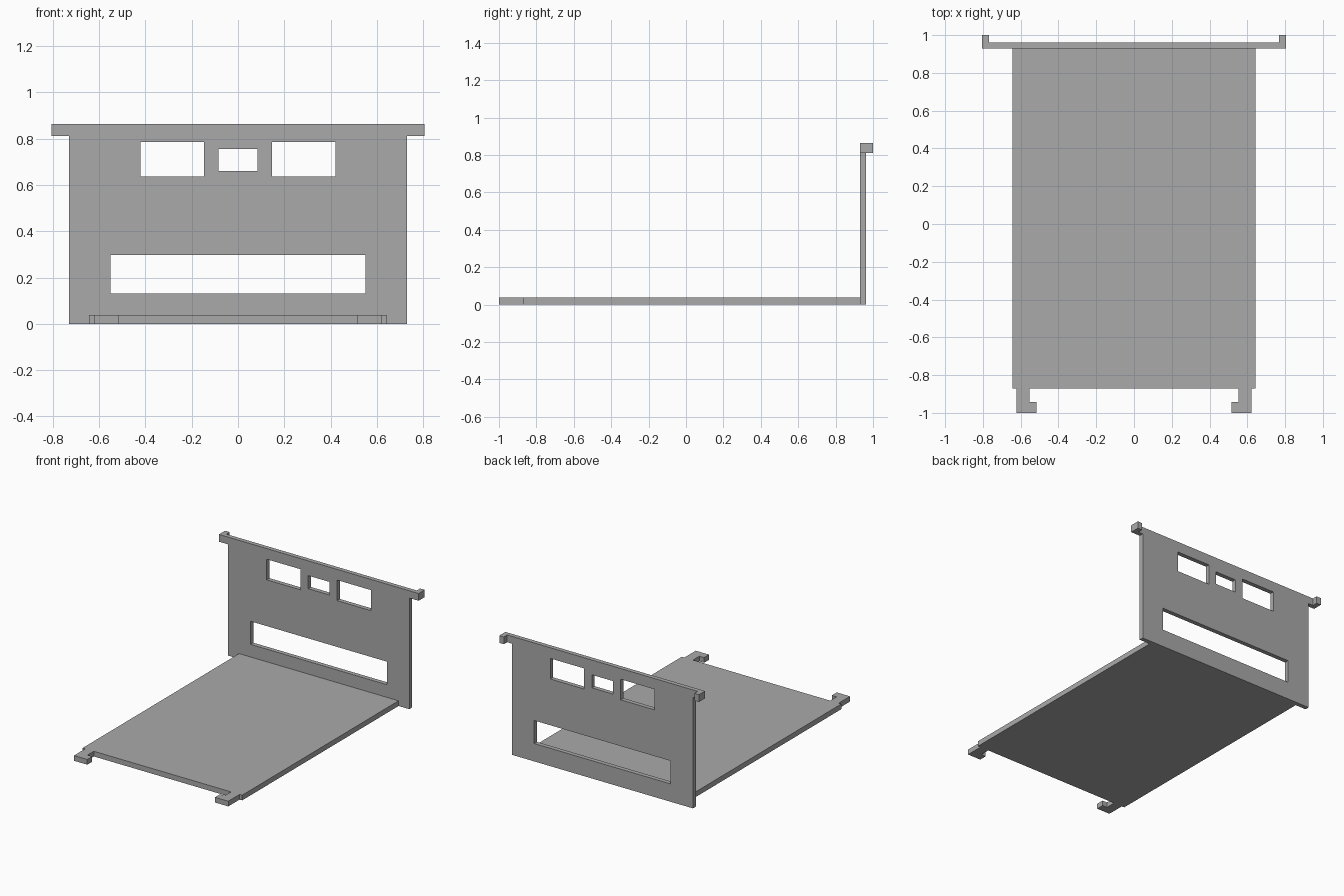
import bpy
import bmesh
from mathutils import Vector

default = bpy.data.objects.get("Cube")
if default:
    bpy.data.objects.remove(default, do_unlink=True)

grey = bpy.data.materials.new("plain grey")
grey.use_nodes = True
colour = (0.4, 0.4, 0.4, 1)
grey.diffuse_color = colour
grey.node_tree.nodes["Principled BSDF"].inputs["Base Color"].default_value = colour


def plate(name, outline, to_point, thickness):
    """Extrude a half outline, mirrored across x = 0, into a flat plate."""
    points = outline + [(-a, b) for a, b in reversed(outline)]
    bm = bmesh.new()
    face = bm.faces.new([bm.verts.new(to_point(a, b)) for a, b in points])
    result = bmesh.ops.extrude_face_region(bm, geom=[face])
    moved = [v for v in result["geom"] if isinstance(v, bmesh.types.BMVert)]
    bmesh.ops.translate(bm, verts=moved, vec=Vector(thickness))
    bmesh.ops.recalc_face_normals(bm, faces=bm.faces)
    mesh = bpy.data.meshes.new(name)
    bm.to_mesh(mesh)
    bm.free()
    mesh.materials.append(grey)
    obj = bpy.data.objects.new(name, mesh)
    bpy.context.collection.objects.link(obj)
    return obj


def box(name, low, high):
    low, high = Vector(low), Vector(high)
    bpy.ops.mesh.primitive_cube_add(size=1, location=(low + high) / 2)
    obj = bpy.context.object
    obj.name = name
    obj.scale = high - low
    bpy.ops.object.transform_apply(location=False, rotation=False, scale=True)
    obj.data.materials.append(grey)
    return obj


# Base plate with two inward-turned feet at the front
plate("base_plate",
      [(0.643, 0.93), (0.643, -0.87), (0.622, -0.87), (0.622, -1),
       (0.515, -1), (0.515, -0.943), (0.553, -0.943), (0.553, -0.87)],
      lambda a, b: (a, b, 0), (0, 0, 0.038))

# Upright back panel with ears along the top edge
PANEL_FRONT, PANEL_BACK, TOP, EAR_BOTTOM, EAR = 0.93, 0.962, 0.863, 0.81, 0.805
panel = plate("back_panel",
              [(0.73, 0), (0.73, EAR_BOTTOM), (EAR, EAR_BOTTOM), (EAR, TOP)],
              lambda a, b: (a, PANEL_FRONT, b), (0, PANEL_BACK - PANEL_FRONT, 0))

# Openings through the back panel
openings = {
    "right_window": (-0.42, -0.147, 0.635, 0.785),
    "left_window": (0.147, 0.42, 0.635, 0.785),
    "middle_window": (-0.085, 0.085, 0.66, 0.755),
    "long_slot": (-0.55, 0.55, 0.13, 0.298),
}
for name, (x0, x1, z0, z1) in openings.items():
    cutter = box(name + "_cutter", (x0, 0.8, z0), (x1, 1.1, z1))
    cutter.hide_render = True
    cut = panel.modifiers.new(name, "BOOLEAN")
    cut.operation = "DIFFERENCE"
    cut.solver = "EXACT"
    cut.object = cutter
    bpy.context.view_layer.objects.active = panel
    bpy.ops.object.modifier_apply(modifier=cut.name)
    bpy.data.objects.remove(cutter, do_unlink=True)

# Hooks turned back at the ends of the ears
for side, name in ((1, "left_hook"), (-1, "right_hook")):
    x0, x1 = sorted((side * 0.768, side * EAR))
    box(name, (x0, PANEL_BACK, EAR_BOTTOM), (x1, 1, TOP))
